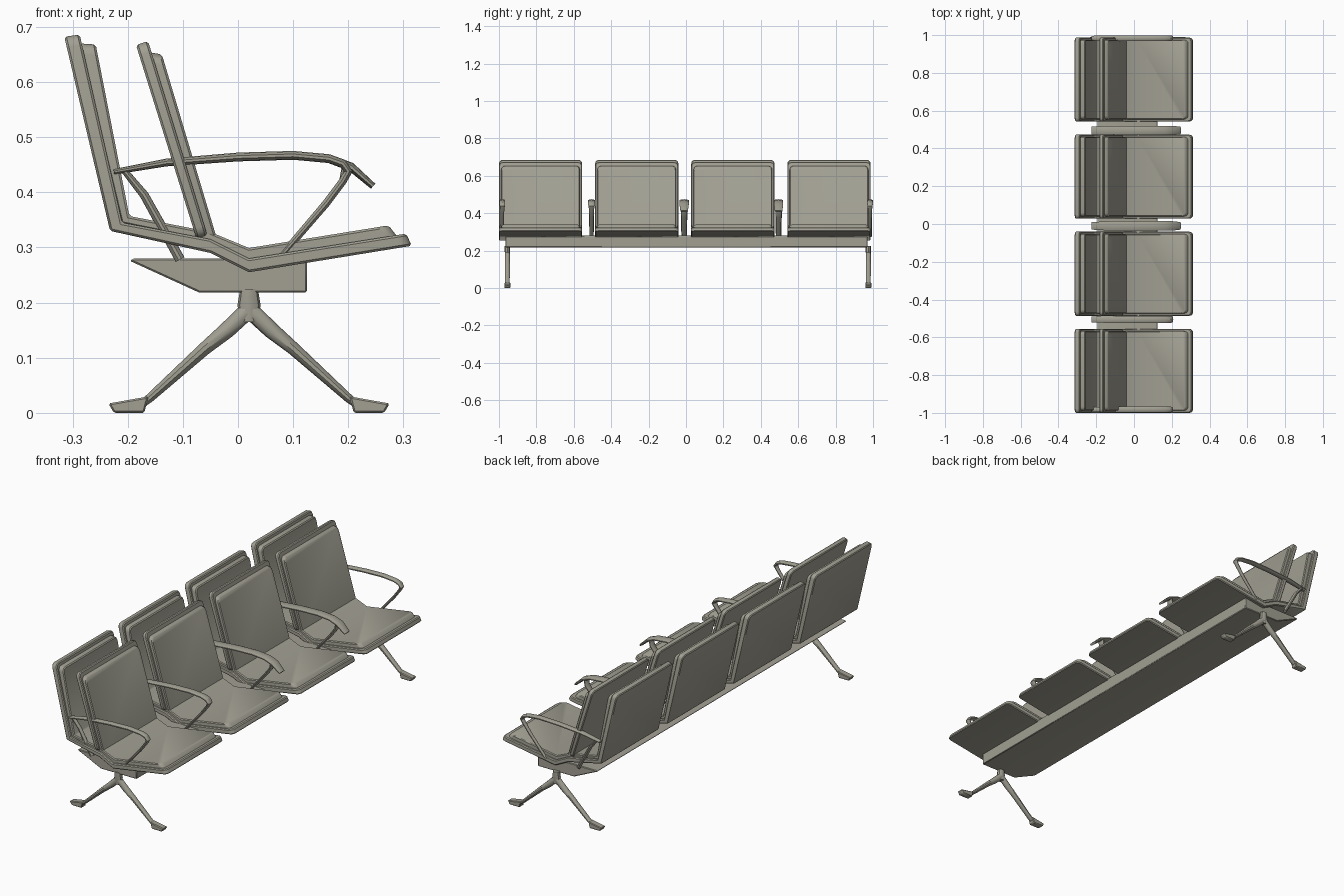
import bpy, bmesh, math
from mathutils import Vector

cube = bpy.data.objects.get("Cube")
if cube:
    bpy.data.objects.remove(cube)

COLOR = (0.36, 0.35, 0.29, 1)
mat = bpy.data.materials.new("warm_grey")
mat.use_nodes = True
mat.diffuse_color = COLOR
mat.node_tree.nodes["Principled BSDF"].inputs["Base Color"].default_value = COLOR


def finish(name, bm):
    bmesh.ops.recalc_face_normals(bm, faces=bm.faces)
    for f in bm.faces:
        f.smooth = True
    for e in bm.edges:
        e.smooth = e.calc_face_angle(0) < math.radians(36)
    mesh = bpy.data.meshes.new(name)
    bm.to_mesh(mesh)
    bm.free()
    mesh.materials.append(mat)
    obj = bpy.data.objects.new(name, mesh)
    bpy.context.collection.objects.link(obj)


def slab(name, lower, upper, y0, y1, corner=0, edge=0.004):
    """Side profile given as two matching (x, z) lines, extruded along y."""
    bm = bmesh.new()
    lo = [[bm.verts.new((x, y, z)) for y in (y0, y1)] for x, z in lower]
    up = [[bm.verts.new((x, y, z)) for y in (y0, y1)] for x, z in upper]
    for i in range(len(lo) - 1):
        for row in (lo, up):
            bm.faces.new((row[i][0], row[i][1], row[i + 1][1], row[i + 1][0]))
        for s in (0, 1):
            bm.faces.new((lo[i][s], lo[i + 1][s], up[i + 1][s], up[i][s]))
    for i in (0, -1):
        bm.faces.new((lo[i][0], lo[i][1], up[i][1], up[i][0]))
    bmesh.ops.recalc_face_normals(bm, faces=bm.faces)
    if corner:
        ends = [bm.edges.get((lo[i][s], up[i][s])) for i in (0, -1) for s in (0, 1)]
        bmesh.ops.bevel(bm, geom=ends, offset=corner, segments=3,
                        profile=0.5, affect='EDGES')
    if edge:
        hard = [e for e in bm.edges if e.calc_face_angle(0) > 0.8]
        bmesh.ops.bevel(bm, geom=hard, offset=edge, segments=1,
                        profile=0.5, affect='EDGES')
    finish(name, bm)


def sweep(name, y, path, sides=10):
    """Oval tube along (x, z, half width in y, half thickness) points."""
    bm = bmesh.new()
    pts = [Vector((p[0], y, p[1])) for p in path]
    side = Vector((0, 1, 0))
    rings = []
    for i, p in enumerate(pts):
        tangent = (pts[min(i + 1, len(pts) - 1)] - pts[max(i - 1, 0)]).normalized()
        normal = tangent.cross(side)
        ring = []
        for k in range(sides):
            a = 2 * math.pi * (k + 0.5) / sides
            offset = side * math.cos(a) * path[i][2] + normal * math.sin(a) * path[i][3]
            ring.append(bm.verts.new(p + offset))
        rings.append(ring)
    for a, b in zip(rings, rings[1:]):
        for k in range(sides):
            n = (k + 1) % sides
            bm.faces.new((a[k], a[n], b[n], b[k]))
    bm.faces.new(rings[0])
    bm.faces.new(rings[-1])
    finish(name, bm)


# Four seats: bent shell with raised pad, plus an inner backrest
SHELL_LOW = [(-.315, .682), (-.232, .33), (-.05, .29), (.02, .255), (.315, .303)]
SHELL_TOP = [(-.287, .686), (-.21, .345), (-.05, .315), (.02, .28), (.305, .325)]
PAD_LOW = [(-.29, .67), (-.212, .343), (-.05, .31), (.02, .275), (.29, .318)]
PAD_TOP = [(-.258, .668), (-.197, .357), (-.05, .328), (.02, .299), (.273, .34)]
for n in range(4):
    y0 = -1 + n * 0.514
    y1 = y0 + 0.445
    inset = 0.012
    slab(f"seat_shell_{n + 1}", SHELL_LOW, SHELL_TOP, y0, y1, 0.02)
    slab(f"seat_pad_{n + 1}", PAD_LOW, PAD_TOP, y0 + inset, y1 - inset, 0.02)
    slab(f"backrest_shell_{n + 1}", [(-.185, .667), (-.075, .315)],
         [(-.163, .674), (-.055, .32)], y0, y1, 0.02)
    slab(f"backrest_pad_{n + 1}", [(-.168, .655), (-.06, .305)],
         [(-.138, .65), (-.035, .305)], y0 + inset, y1 - inset, 0.02)

# Long support beam with a sloped rear underside
slab("beam", [(-.197, .276), (-.07, .218), (.125, .218)],
     [(-.188, .28), (-.07, .28), (.125, .28)], -.965, .97, edge=0.003)

# Armrests: the looped kind flows into its front strut, the other has a drooped tip
for n, (y, w, drooped) in enumerate([(-.982, .016, False), (-.505, .02, False),
                                     (-.01, .026, True), (.495, .026, True),
                                     (.984, .016, False)]):
    bar = [(-.225, .437, w * .8, .005), (-.13, .454, w, .007), (0, .464, w, .008),
           (.1, .467, w, .008), (.165, .461, w, .008)]
    strut = [(.19, .42, w * .7, .007), (.16, .38, w * .6, .007),
             (.07, .275, w * .5, .006)]
    if drooped:
        sweep(f"armrest_{n + 1}", y, bar + [(.205, .446, w, .008), (.245, .411, w * .8, .006)])
        sweep(f"front_strut_{n + 1}", y, [(.195, .45, w * .7, .006)] + strut)
    else:
        sweep(f"armrest_{n + 1}", y, bar + [(.19, .452, w, .008), (.2, .438, w * .9, .008)] + strut)
    sweep(f"rear_strut_{n + 1}", y, [(-.205, .438, w * .7, .006), (-.17, .395, w * .7, .008),
                                     (-.105, .278, w * .6, .009)])

# Splayed leg frames with flat feet
CX = 0.02
for end, y in (("right", -.955), ("left", .975)):
    sweep(f"{end}_leg_hub", y, [(CX, .225, .015, .016), (CX, .195, .015, .021),
                                (CX, .165, .013, .016)])
    for place, s in (("front", 1), ("rear", -1)):
        leg = [(0, .188, .014, .016), (.04, .15, .014, .015), (.08, .117, .014, .012),
               (.18, .027, .013, .008), (.2, .012, .013, .007)]
        sweep(f"{end}_{place}_leg", y, [(CX + s * d, z, a, b) for d, z, a, b in leg])
        slab(f"{end}_{place}_foot",
             [(CX + s * d, z) for d, z in ((.19, 0), (.245, 0))],
             [(CX + s * d, z) for d, z in ((.182, .03), (.255, .017))],
             y - .016, y + .016, edge=0.003)
